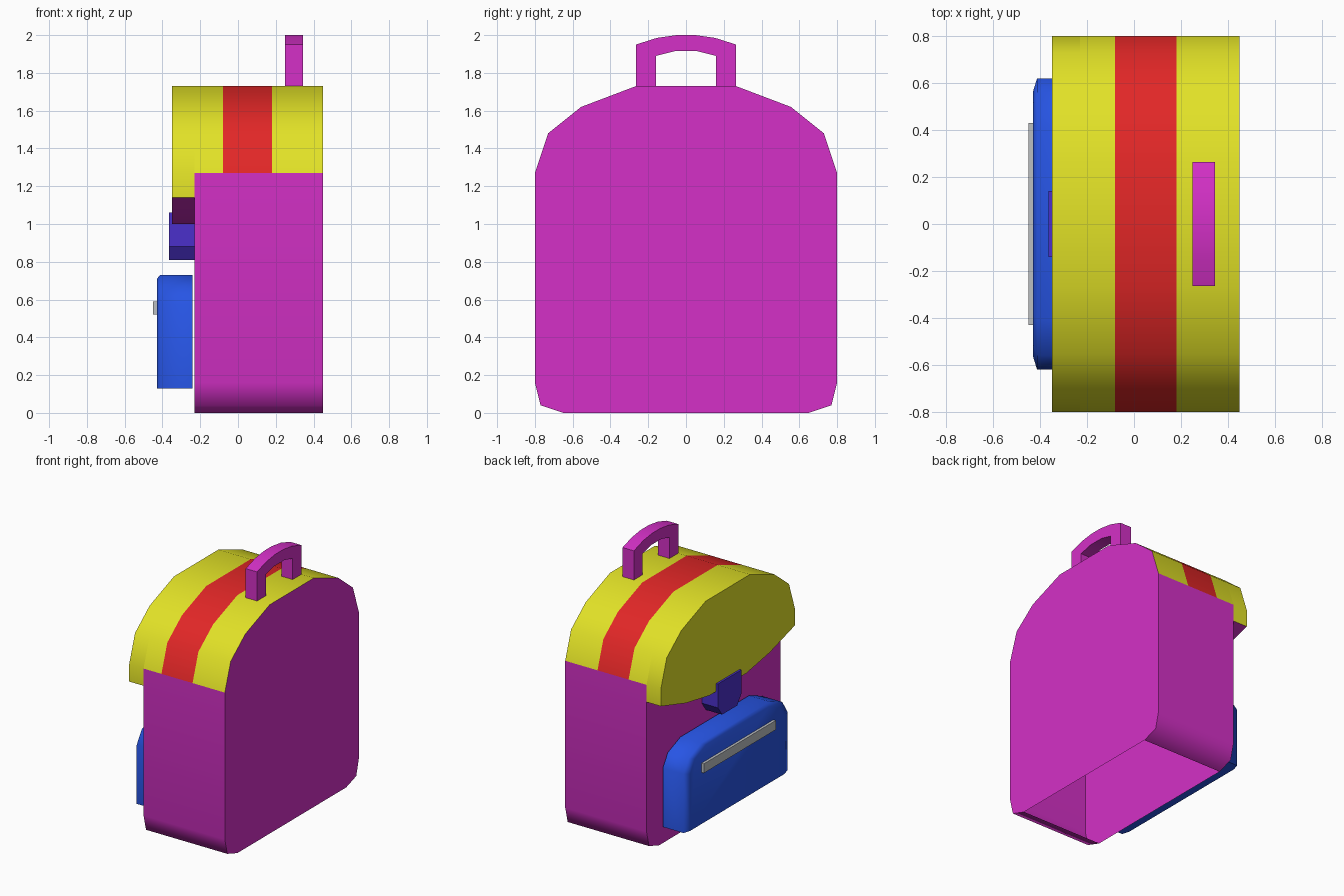
import bpy, bmesh

cube = bpy.data.objects.get("Cube")
if cube:
    bpy.data.objects.remove(cube, do_unlink=True)

from math import radians


def material(name, r, g, b):
    m = bpy.data.materials.new(name)
    m.use_nodes = True
    m.diffuse_color = (r, g, b, 1)
    m.node_tree.nodes["Principled BSDF"].inputs["Base Color"].default_value = (r, g, b, 1)
    return m


magenta = material("magenta cloth", 0.66, 0.03, 0.57)
yellow = material("yellow cloth", 0.76, 0.76, 0.02)
red = material("red stripe", 0.76, 0.02, 0.02)
blue = material("blue pocket", 0.02, 0.09, 0.78)
violet = material("violet clasp", 0.07, 0.03, 0.6)
grey = material("grey zip", 0.5, 0.52, 0.54)


def mirrored(half):
    """Right half of a (y, z) profile, running upwards, made symmetric."""
    return half + [(-y, z) for y, z in reversed(half)]


def loft(name, sections, mats, rule=None, angle=30, caps="both"):
    """Join (x, profile) sections; rule gives the material slot, or None for no face."""
    bm = bmesh.new()
    rings = [[bm.verts.new((x, y, z)) for y, z in prof] for x, prof in sections]
    n = len(rings[0])
    faces = []
    for a, b in zip(rings, rings[1:]):
        for i in range(n):
            j = (i + 1) % n
            faces.append(bm.faces.new((a[i], a[j], b[j], b[i])))
    if caps in ("both", "front"):
        faces.append(bm.faces.new(rings[0][::-1]))
    if caps == "both":
        faces.append(bm.faces.new(rings[-1]))
    bm.normal_update()
    drop = []
    for f in faces:
        slot = rule(f.calc_center_median(), f.normal) if rule else 0
        if slot is None:
            drop.append(f)
        else:
            f.material_index = slot
    bmesh.ops.delete(bm, geom=drop, context="FACES")
    mesh = bpy.data.meshes.new(name)
    bm.to_mesh(mesh)
    bm.free()
    for m in mats:
        mesh.materials.append(m)
    ob = bpy.data.objects.new(name, mesh)
    bpy.context.collection.objects.link(ob)
    bpy.ops.object.select_all(action="DESELECT")
    ob.select_set(True)
    bpy.context.view_layer.objects.active = ob
    bpy.ops.object.shade_smooth_by_angle(angle=radians(angle))
    return ob


# Shared outline of the bag
arch = [(0.8, 1.27), (0.73, 1.48), (0.555, 1.62), (0.265, 1.73)]
base = [(0.65, 0), (0.77, 0.04), (0.8, 0.16)]


# Body shell: open below, and open along the arch where the lid sits
def body_rule(c, n):
    if abs(n.x) < 0.5 and (c.z > 1.28 or c.z < 0.001):
        return None
    return 0


outline = mirrored(base + arch)
loft("body", [(-0.23, outline), (0.45, outline)], [magenta], body_rule, 65)

# Lid cover with its stripe
top = mirrored(arch)
loft("lid", [(x, top) for x in (-0.23, -0.08, 0.18, 0.45)], [yellow, red],
     lambda c, n: None if n.z < -0.5 else int(-0.08 < c.x < 0.18), 65, caps="none")

# Overhanging flap with a curved lower edge
flap = mirrored([(0.22, 1.0), (0.5, 1.05), (0.8, 1.14)] + arch)
loft("flap", [(-0.35, flap), (-0.23, flap)], [yellow, magenta],
     lambda c, n: int(n.z < -0.5), 65, caps="front")

# Carrying handle
outer = mirrored([(0.265, 1.73), (0.265, 1.95), (0.155, 1.985), (0.05, 2.0)])
inner = mirrored([(0.16, 1.73), (0.16, 1.89), (0.06, 1.915)])
grip = outer + inner[::-1]
loft("handle", [(0.25, grip), (0.345, grip)], [magenta])

# Clasp tab
tab = mirrored([(0.09, 0.81), (0.14, 0.88), (0.14, 1.06)])
loft("clasp", [(-0.365, tab), (-0.23, tab)], [violet])

# Pocket with a softened front rim
pocket = mirrored([(0.62, 0.13), (0.62, 0.575), (0.56, 0.67), (0.41, 0.73)])
rim = [(y * 0.91, 0.13 + (z - 0.13) * 0.965) for y, z in pocket]
loft("pocket", [(-0.43, rim), (-0.413, pocket), (-0.24, pocket)], [blue], angle=75)

# Zip strip
strip = mirrored([(0.43, 0.52), (0.43, 0.59)])
loft("zip", [(-0.45, strip), (-0.425, strip)], [grey])
